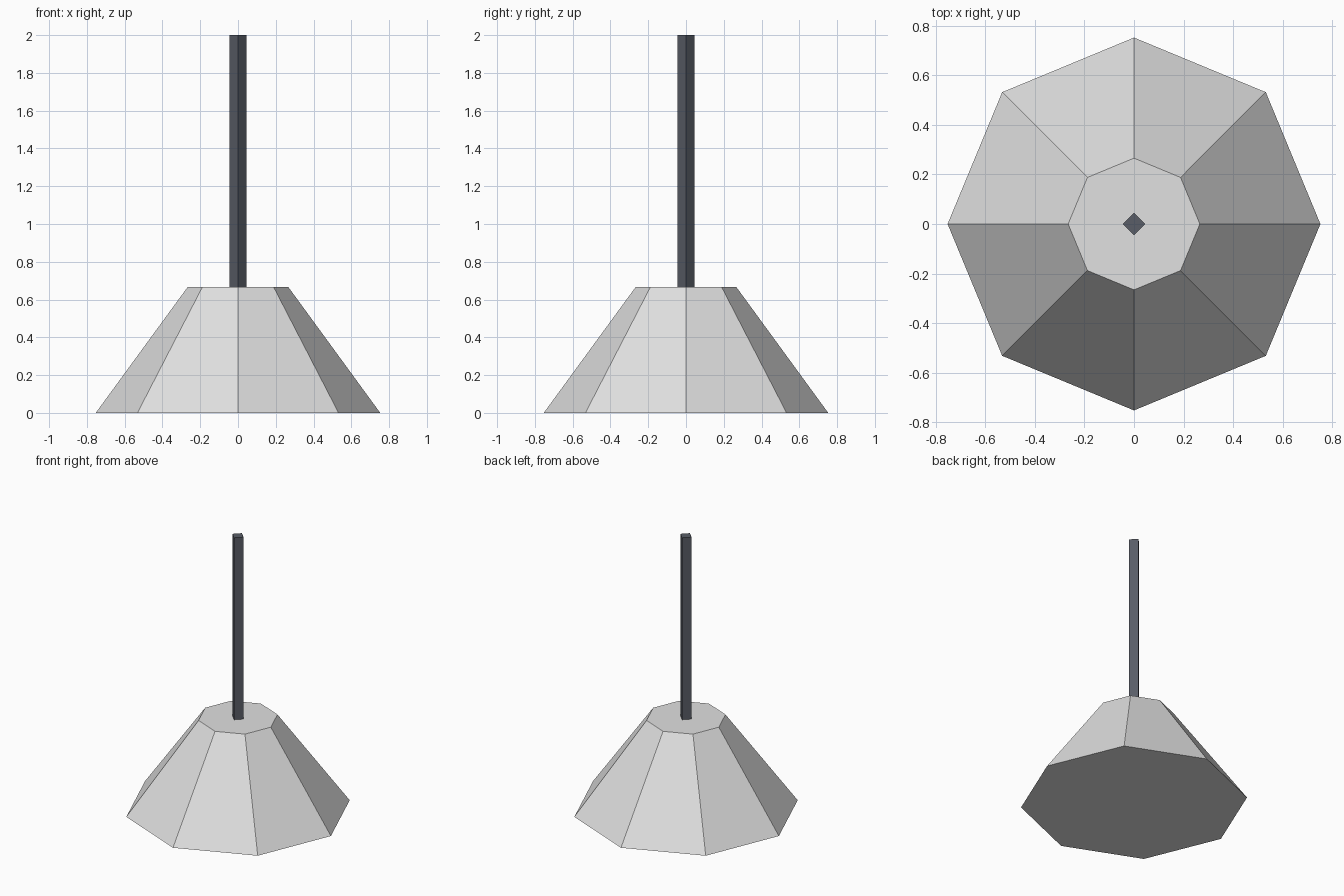
import bpy
import math

cube = bpy.data.objects.get("Cube")
if cube:
    bpy.data.objects.remove(cube, do_unlink=True)


def material(name, color):
    mat = bpy.data.materials.new(name)
    mat.use_nodes = True
    mat.diffuse_color = color
    mat.node_tree.nodes["Principled BSDF"].inputs["Base Color"].default_value = color
    return mat


def prism(name, sides, r_low, r_high, z_low, z_high, mat):
    """Flat-sided upright prism or frustum with a corner on the x axis."""
    bpy.ops.mesh.primitive_cone_add(
        vertices=sides, radius1=r_low, radius2=r_high, depth=z_high - z_low,
        location=(0, 0, (z_low + z_high) / 2))
    obj = bpy.context.object
    obj.name = name
    obj.data.materials.append(mat)
    return obj


light_grey = material("light grey", (0.75, 0.75, 0.75, 1))
dark_slate = material("dark slate", (0.1, 0.11, 0.135, 1))

# Eight-sided tapered base
prism("base", 8, 0.753, 0.266, 0, 0.667, light_grey)

# Slim square pole standing on the base
prism("pole", 4, 0.045, 0.045, 0.667, 2, dark_slate)
